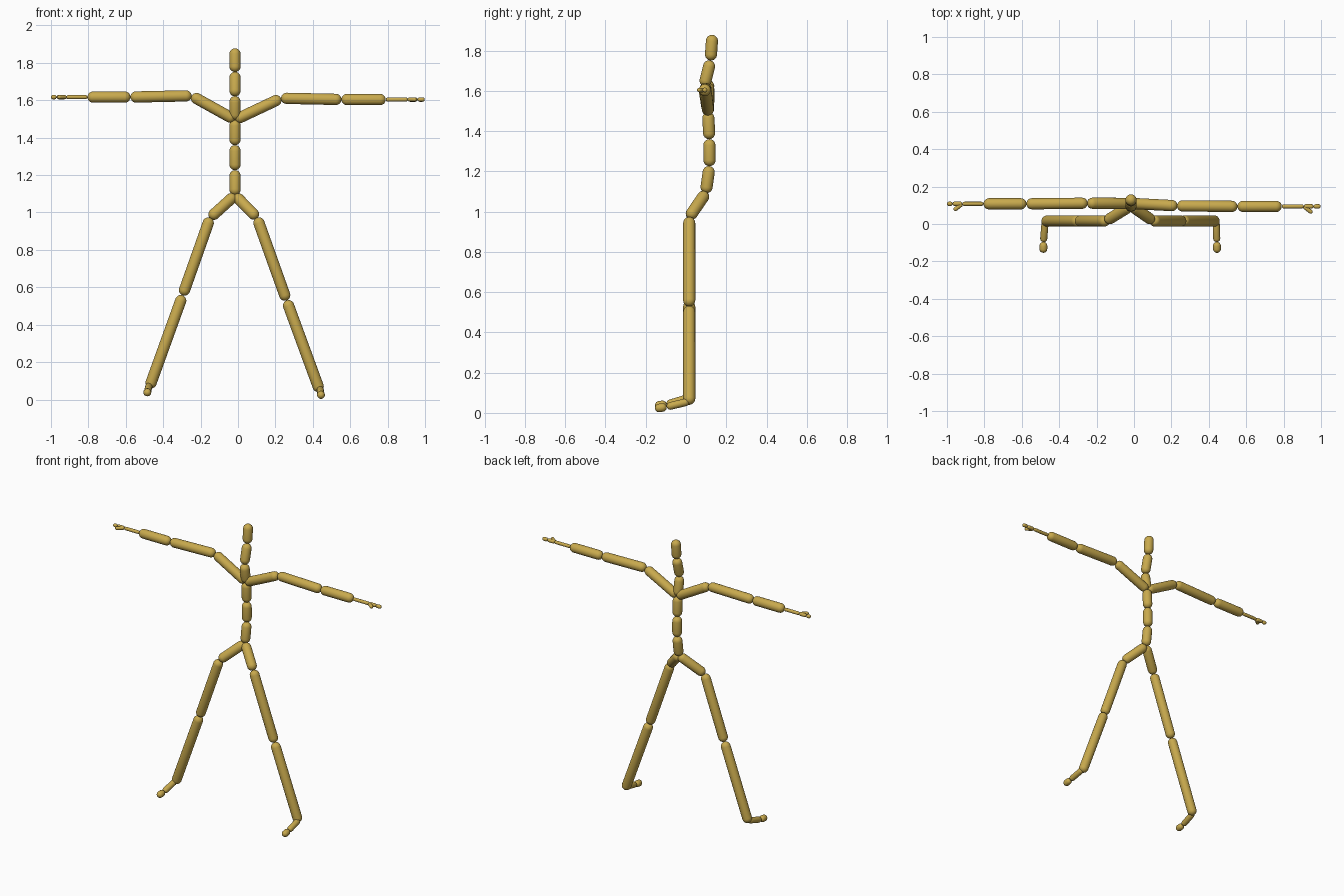
import bpy
import bmesh
import math
from mathutils import Vector

cube = bpy.data.objects.get("Cube")
if cube:
    bpy.data.objects.remove(cube, do_unlink=True)

gold = bpy.data.materials.new("muted gold")
gold.use_nodes = True
colour = (0.58, 0.40, 0.075, 1)
gold.diffuse_color = colour
gold.node_tree.nodes["Principled BSDF"].inputs["Base Color"].default_value = colour

BODY, FOOT, TOE, HAND, FINGER = 0.03, 0.019, 0.021, 0.011, 0.012


def capsule(name, start, end, radius, steps=5, sides=20):
    """Round-ended rod whose two tips touch start and end."""
    start, end = Vector(start), Vector(end)
    axis = end - start
    half = max(axis.length / 2 - radius, 0.001)
    # Half outline from the bottom tip to the top tip
    outline = []
    for direction in (-1, 1):
        for i in range(steps + 1):
            k = steps - i if direction < 0 else i
            angle = k / steps * math.pi / 2
            outline.append(Vector((radius * math.cos(angle), 0,
                                   direction * (half + radius * math.sin(angle)))))
    bm = bmesh.new()
    verts = [bm.verts.new(p) for p in outline]
    edges = [bm.edges.new(pair) for pair in zip(verts, verts[1:])]
    bmesh.ops.spin(bm, geom=verts + edges, cent=(0, 0, 0), axis=(0, 0, 1),
                   angle=math.tau, steps=sides, use_duplicate=False)
    bmesh.ops.remove_doubles(bm, verts=bm.verts[:], dist=0.0001)
    bmesh.ops.recalc_face_normals(bm, faces=bm.faces[:])
    for face in bm.faces:
        face.smooth = True
    mesh = bpy.data.meshes.new(name)
    bm.to_mesh(mesh)
    bm.free()
    mesh.materials.append(gold)
    obj = bpy.data.objects.new(name, mesh)
    obj.location = (start + end) / 2
    obj.rotation_mode = "QUATERNION"
    obj.rotation_quaternion = axis.to_track_quat("Z", "Y")
    bpy.context.collection.objects.link(obj)
    return obj


def chain(joints, parts, prefix=""):
    """Row of capsules between neighbouring joints."""
    for a, b, (name, radius) in zip(joints, joints[1:], parts):
        capsule(prefix + name, a, b, radius)


# Spine from pelvis to head
pelvis = (-0.016, 0.098, 1.092)
chest = (-0.016, 0.11, 1.495)
chain([pelvis, (-0.016, 0.117, 1.226), (-0.016, 0.116, 1.36), chest,
       (-0.016, 0.09, 1.622), (-0.016, 0.122, 1.751), (-0.016, 0.131, 1.878)],
      [(part, BODY) for part in
       ("lower_spine", "middle_spine", "upper_spine", "upper_chest", "neck", "head")])

# Arms: collar bone, upper arm, forearm, hand and finger
arm_parts = [("collar_bone", BODY), ("upper_arm", BODY), ("forearm", BODY),
             ("hand", HAND), ("finger", FINGER), ("fingertip", FINGER)]
arms = {
    "left_": (0.094, 1.604, (0.23, 0.553, 0.79, 0.908, 0.96, 0.998)),
    "right_": (0.108, 1.617, (-0.248, -0.575, -0.805, -0.918, -0.97, -1.0)),
}
for prefix, (y, z, reach) in arms.items():
    joints = [(x, y, z) for x in reach]
    joints[0] = (reach[0], y + 0.003, z + 0.007)
    chain([chest] + joints, arm_parts, prefix)
    # Thumb angled forward from the end of the hand
    side = math.copysign(1, reach[0])
    capsule(prefix + "thumb", (reach[3], y, z),
            (reach[3] + side * -0.0 + side * 0.045, y - 0.035, z), HAND)

# Legs: hip, thigh, shin, foot and toe
leg_parts = [("hip", BODY), ("thigh", BODY), ("shin", BODY), ("foot", FOOT), ("toe", TOE)]
legs = {
    "left_": [(0.102, 0.016, 0.972), (0.26, 0.016, 0.53), (0.439, 0.016, 0.042),
              (0.443, -0.096, 0.03), (0.444, -0.154, 0.021)],
    "right_": [(-0.149, 0.016, 0.972), (-0.296, 0.016, 0.557), (-0.475, 0.016, 0.061),
               (-0.484, -0.096, 0.042), (-0.485, -0.154, 0.036)],
}
for prefix, joints in legs.items():
    hip, knee, ankle, ball, tip = joints
    chain([pelvis, hip, knee, ankle], leg_parts[:3], prefix)
    heel = (ankle[0], ankle[1], ankle[2] + 0.015)
    chain([heel, ball, tip], leg_parts[3:], prefix)
